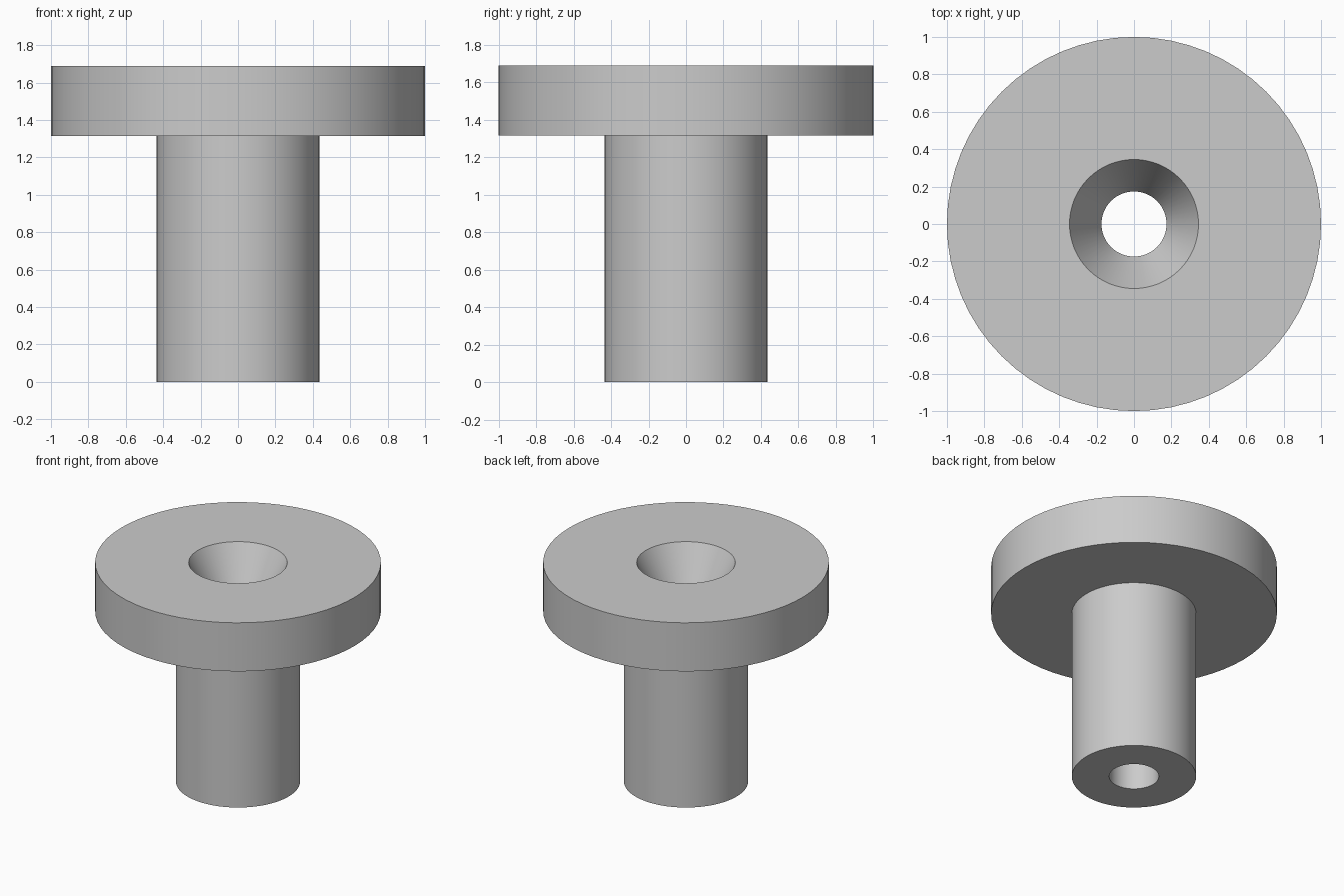
import bpy
import bmesh
import math
from mathutils import Matrix, Vector

cube = bpy.data.objects.get("Cube")
if cube:
    bpy.data.objects.remove(cube, do_unlink=True)

SEGMENTS = 64
HEIGHT = 1.69
FLANGE_BOTTOM = 1.315
SINK_DEPTH = 0.33
FLANGE_R, SHAFT_R, SINK_R, BORE_R = 1.0, 0.435, 0.345, 0.174

# Plain grey finish
grey = bpy.data.materials.new("light_grey")
grey.use_nodes = True
grey.diffuse_color = (0.6, 0.6, 0.6, 1)
grey.node_tree.nodes["Principled BSDF"].inputs["Base Color"].default_value = grey.diffuse_color


def lathe(name, profile):
    """Spin a closed (radius, z) profile around the z axis."""
    bm = bmesh.new()
    verts = [bm.verts.new((r, 0, z)) for r, z in profile]
    edges = [bm.edges.new((a, b)) for a, b in zip(verts, verts[1:] + verts[:1])]
    bmesh.ops.spin(bm, geom=verts + edges, cent=(0, 0, 0), axis=(0, 0, 1),
                   angle=math.tau, steps=SEGMENTS, use_duplicate=False)
    bmesh.ops.remove_doubles(bm, verts=bm.verts, dist=0.0001)
    bmesh.ops.recalc_face_normals(bm, faces=bm.faces)
    mesh = bpy.data.meshes.new(name)
    bm.to_mesh(mesh)
    bm.free()
    mesh.materials.append(grey)
    obj = bpy.data.objects.new(name, mesh)
    bpy.context.collection.objects.link(obj)
    bpy.ops.object.select_all(action="DESELECT")
    obj.select_set(True)
    bpy.context.view_layer.objects.active = obj
    bpy.ops.object.shade_smooth_by_angle(angle=math.radians(20))
    return obj


# Flanged bushing: shaft, flange, conical countersink and through bore
lathe("flanged_bushing", [
    (BORE_R, 0),
    (SHAFT_R, 0),
    (SHAFT_R, FLANGE_BOTTOM),
    (FLANGE_R, FLANGE_BOTTOM),
    (FLANGE_R, HEIGHT),
    (SINK_R, HEIGHT),
    (BORE_R, HEIGHT - SINK_DEPTH),
])
